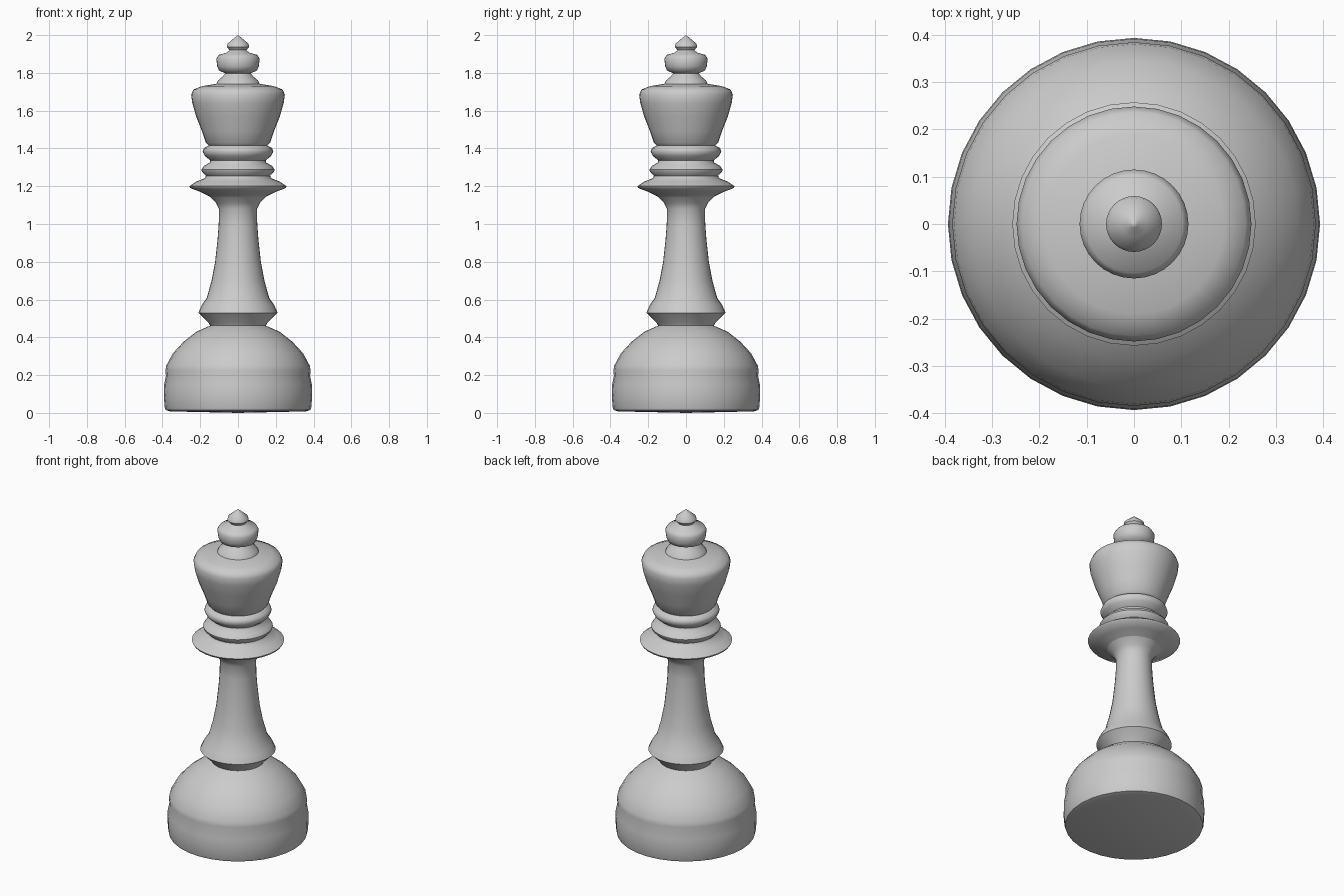
import bpy, bmesh
from math import cos, sin, tau, radians

SIDES = 32


def lathe(name, profile):
    """Revolve a (radius, height) profile around z; radius 0 becomes a pole."""
    bm = bmesh.new()
    rings = []
    for r, z in profile:
        n = SIDES if r > 0 else 1
        rings.append([bm.verts.new((r * cos(tau * i / SIDES), r * sin(tau * i / SIDES), z))
                      for i in range(n)])
    for a, b in zip(rings, rings[1:]):
        for i in range(SIDES):
            j = (i + 1) % SIDES
            if len(a) == 1:
                bm.faces.new((a[0], b[j], b[i]))
            elif len(b) == 1:
                bm.faces.new((a[i], a[j], b[0]))
            else:
                bm.faces.new((a[i], a[j], b[j], b[i]))
    mesh = bpy.data.meshes.new(name)
    bm.to_mesh(mesh)
    bm.free()
    obj = bpy.data.objects.new(name, mesh)
    bpy.context.collection.objects.link(obj)
    bpy.ops.object.select_all(action='DESELECT')
    obj.select_set(True)
    bpy.context.view_layer.objects.active = obj
    bpy.ops.object.shade_smooth_by_angle(angle=radians(50))
    return obj


# Neighbouring parts share their end rings, so the turned surface is continuous.
# Domed base with a shallow band groove
lathe("base", [(0, 0), (0.36, 0.008), (0.383, 0.015), (0.388, 0.03), (0.393, 0.09),
               (0.391, 0.15), (0.382, 0.195), (0.384, 0.225), (0.38, 0.25),
               (0.345, 0.315), (0.29, 0.375), (0.22, 0.43), (0.147, 0.462)])

# Flared foot and tapering stem
lathe("stem", [(0.147, 0.462), (0.155, 0.475), (0.21, 0.53), (0.192, 0.57),
               (0.165, 0.61), (0.14, 0.70), (0.121, 0.80), (0.108, 0.92),
               (0.102, 1.0), (0.101, 1.08), (0.117, 1.112), (0.15, 1.145)])

# Wide collar and two rings
lathe("collar", [(0.15, 1.145), (0.2, 1.17), (0.252, 1.19), (0.257, 1.2),
                 (0.22, 1.225), (0.175, 1.243), (0.17, 1.255), (0.19, 1.275),
                 (0.194, 1.288), (0.18, 1.308), (0.15, 1.325), (0.147, 1.337)])
lathe("upper_ring", [(0.147, 1.337), (0.175, 1.36), (0.187, 1.383),
                     (0.18, 1.402), (0.155, 1.415)])

# Flaring head with a rounded shoulder
lathe("head", [(0.155, 1.415), (0.17, 1.43), (0.19, 1.49), (0.222, 1.57),
               (0.242, 1.64), (0.248, 1.685), (0.236, 1.712), (0.19, 1.73),
               (0.115, 1.742), (0.106, 1.76), (0.08, 1.782), (0.068, 1.798)])

# Finial: bulb and pointed tip
lathe("finial", [(0.068, 1.798), (0.1, 1.812), (0.11, 1.835), (0.115, 1.875),
                 (0.103, 1.895), (0.06, 1.907), (0.045, 1.92), (0.059, 1.938),
                 (0.055, 1.955), (0.028, 1.978), (0.008, 1.994), (0, 2.0)])
